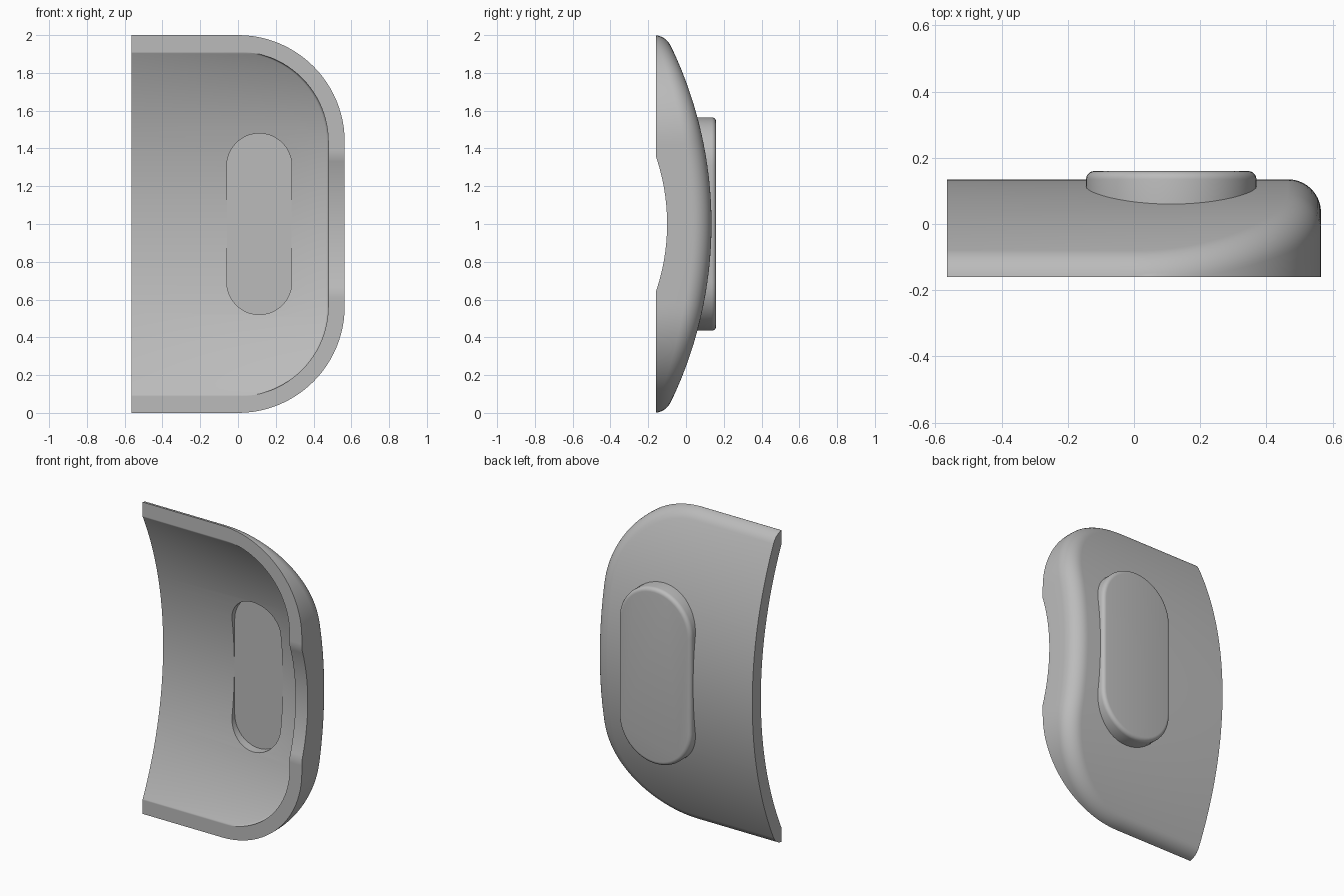
import bpy, bmesh, math
from mathutils import Vector

if "Cube" in bpy.data.objects:
    bpy.data.objects.remove(bpy.data.objects["Cube"])

END_X = -0.565            # flat open end
FRONT_Y = -0.16           # rim plane
ARC_R, ARC_Y = 2.17, -2.035   # bowed back: radius and axis position
CORNER, FILLET, WALL = 0.565, 0.1, 0.087
PAD_X, PAD_HALF = 0.1125, 0.3075

grey = bpy.data.materials.new("plain_grey")
grey.use_nodes = True
grey.diffuse_color = (0.5, 0.5, 0.5, 1)
grey.node_tree.nodes["Principled BSDF"].inputs["Base Color"].default_value = (0.5, 0.5, 0.5, 1)


def make_object(name, bm):
    bmesh.ops.recalc_face_normals(bm, faces=bm.faces)
    mesh = bpy.data.meshes.new(name)
    bm.to_mesh(mesh)
    bm.free()
    mesh.materials.append(grey)
    obj = bpy.data.objects.new(name, mesh)
    bpy.context.collection.objects.link(obj)
    return obj


def smooth(obj):
    bpy.ops.object.select_all(action='DESELECT')
    obj.select_set(True)
    bpy.context.view_layer.objects.active = obj
    bpy.ops.object.shade_smooth_by_angle(angle=math.radians(32))


def core_path():
    """Outline inset by the fillet radius: (x, z, outward normal, on_side)."""
    rad, cz, steps = CORNER - FILLET, 1 - CORNER, 24
    half = [(END_X, cz + rad, Vector((0, 0, 1)), False)]
    for i in range(steps + 1):
        a = math.pi / 2 * (1 - i / steps)
        n = Vector((math.cos(a), 0, math.sin(a)))
        half.append((rad * n.x, cz + rad * n.z, n, False))
    half += [(rad, 0.03 * k, Vector((1, 0, 0)), True) for k in range(14, 0, -1)]
    middle = [(rad, 0, Vector((1, 0, 0)), True)]
    lower = [(x, -z, Vector((n.x, 0, -n.z)), s) for x, z, n, s in reversed(half)]
    return half + middle + lower


def section(x, z, n, on_side):
    """Closed wall section through one point of the outline."""
    y = ARC_Y + math.sqrt((ARC_R - FILLET) ** 2 - z * z)
    up = Vector((0, y - ARC_Y, z)).normalized()
    rim = FRONT_Y
    if on_side:           # shallow round notch in the side rim
        rim = max(FRONT_Y, -0.1 - 1.11 + math.sqrt(1.11 ** 2 - z * z))

    def skin(radius, steps):
        pts = []
        for i in range(steps + 1):
            p = Vector((x, y, z)) + radius * up.slerp(n, i / steps)
            pts.append(Vector((p.x, max(p.y, rim), p.z)))
        pts.insert(0, Vector((END_X, pts[0].y, pts[0].z)))
        pts.append(Vector((pts[-1].x, rim, pts[-1].z)))
        return pts

    return skin(FILLET - WALL, 3) + skin(FILLET, 10)[::-1]


def build_shell():
    bm = bmesh.new()
    rows = [[bm.verts.new(p + Vector((0, 0, 1))) for p in section(*c)] for c in core_path()]
    count = len(rows[0])
    for a, b in zip(rows, rows[1:]):
        for j in range(count):
            k = (j + 1) % count
            bm.faces.new((a[j], a[k], b[k], b[j]))
    bm.faces.new(rows[0])
    bm.faces.new(rows[-1][::-1])
    bmesh.ops.remove_doubles(bm, verts=bm.verts, dist=1e-5)
    bmesh.ops.dissolve_degenerate(bm, edges=bm.edges, dist=1e-6)
    return make_object("curved_shell", bm)


def build_pill(name, radius, y0, y1, bevel=0):
    """Upright stadium prism, optionally rounded on its back edge."""
    bm = bmesh.new()
    pts = []
    for end in (1, -1):
        for i in range(25):
            a = math.pi * i / 24
            pts.append((PAD_X + end * radius * math.cos(a), 1 + end * (PAD_HALF + radius * math.sin(a))))
    base = bm.faces.new([bm.verts.new((x, y0, z)) for x, z in pts])
    ext = bmesh.ops.extrude_face_region(bm, geom=[base], use_keep_orig=True)
    top = [v for v in ext["geom"] if isinstance(v, bmesh.types.BMVert)]
    bmesh.ops.translate(bm, verts=top, vec=(0, y1 - y0, 0))
    if bevel:
        edges = [e for e in bm.edges if all(v in top for v in e.verts)]
        bmesh.ops.bevel(bm, geom=edges, offset=bevel, segments=5, profile=0.5, affect='EDGES')
    return make_object(name, bm)


# Shell with a recessed pocket on the inside
shell = build_shell()
cutter = build_pill("pocket_cutter", 0.172, -0.12, 0.052)
cutter.hide_render = True
cut = shell.modifiers.new("pocket", 'BOOLEAN')
cut.operation, cut.solver, cut.object = 'DIFFERENCE', 'EXACT', cutter
bpy.context.view_layer.objects.active = shell
bpy.ops.object.modifier_apply(modifier=cut.name)
bpy.data.objects.remove(cutter)
smooth(shell)

# Raised pad on the back
smooth(build_pill("back_pad", 0.2575, 0.054, 0.16, 0.025))
